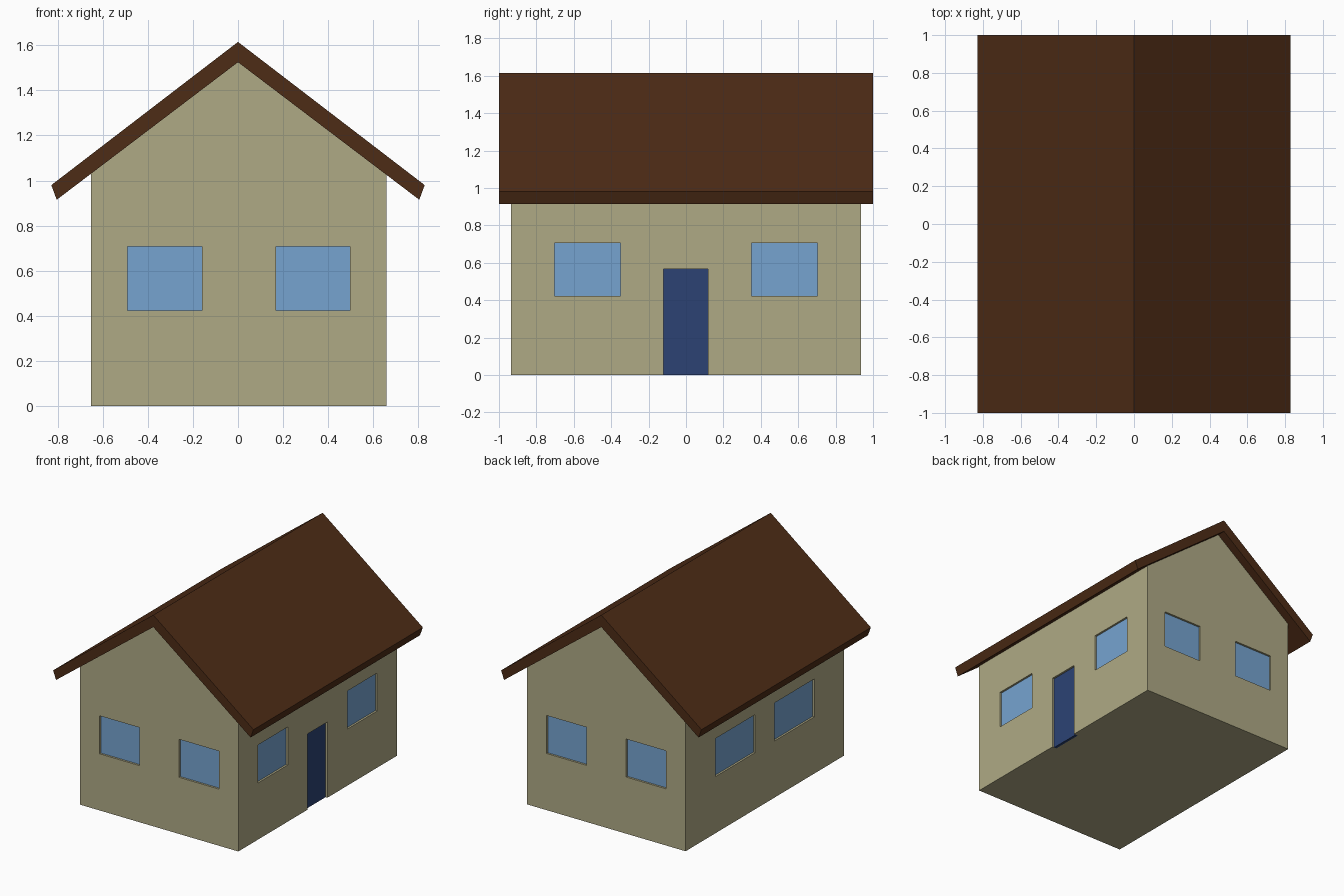
import bpy, bmesh
from mathutils import Vector

if "Cube" in bpy.data.objects:
    bpy.data.objects.remove(bpy.data.objects["Cube"])


def material(name, rgb):
    m = bpy.data.materials.new(name)
    m.diffuse_color = (*rgb, 1)
    m.use_nodes = True
    m.node_tree.nodes["Principled BSDF"].inputs["Base Color"].default_value = m.diffuse_color
    return m


WALL = material("wall_paint", (0.43, 0.40, 0.235))
ROOF = material("roof_brown", (0.075, 0.025, 0.008))
GLASS = material("window_blue", (0.18, 0.37, 0.63))
DOOR = material("door_blue", (0.025, 0.055, 0.175))


def finish(name, bm, mat):
    bmesh.ops.recalc_face_normals(bm, faces=bm.faces)
    me = bpy.data.meshes.new(name)
    bm.to_mesh(me)
    bm.free()
    ob = bpy.data.objects.new(name, me)
    bpy.context.collection.objects.link(ob)
    if mat:
        me.materials.append(mat)
    return ob


def extrude_profile(name, pts, half_depth, mat):
    """Extrude an x-z outline along y, centred on y = 0."""
    bm = bmesh.new()
    face = bm.faces.new([bm.verts.new((x, -half_depth, z)) for x, z in pts])
    ext = bmesh.ops.extrude_face_region(bm, geom=[face])
    verts = [v for v in ext["geom"] if isinstance(v, bmesh.types.BMVert)]
    bmesh.ops.translate(bm, verts=verts, vec=(0, 2 * half_depth, 0))
    return finish(name, bm, mat)


def box(name, lo, hi, mat):
    lo, hi = Vector(lo), Vector(hi)
    bm = bmesh.new()
    bmesh.ops.create_cube(bm, size=1)
    bmesh.ops.scale(bm, verts=bm.verts, vec=hi - lo)
    bmesh.ops.translate(bm, verts=bm.verts, vec=(lo + hi) / 2)
    return finish(name, bm, mat)


# House body: a solid gabled prism, its top tucked slightly into the roof
CX, HW, HY = 0.003, 0.655, 0.936
walls = extrude_profile("walls", [(CX - HW, 0), (CX + HW, 0), (CX + HW, 1.04),
                                  (0, 1.54), (CX - HW, 1.04)], HY, WALL)

# Roof: bent slab with slanted eave ends
extrude_profile("roof", [(0, 1.615), (0.828, 0.98), (0.804, 0.915), (0, 1.525),
                         (-0.804, 0.915), (-0.828, 0.98)], 1.0, ROOF)

RECESS, POCKET = 0.015, 0.035


def opening(name, side, a, b, z0, z1, mat):
    """Cut a pocket in a wall and set a recessed panel into it."""
    axis = 0 if side in ("left", "right") else 1
    sign = 1 if side in ("right", "back") else -1
    surf = (CX + sign * HW) if axis == 0 else sign * HY

    def span(d0, d1, bottom):
        u = sorted((surf - sign * d0, surf - sign * d1))
        if axis == 0:
            return (u[0], a, bottom), (u[1], b, z1)
        return (a, u[0], bottom), (b, u[1], z1)

    cutter = box(name + "_cutter", *span(-0.05, POCKET, z0 if z0 > 0 else -0.05), None)
    cutter.hide_render = True
    cutter.hide_set(True)
    cut = walls.modifiers.new(name, "BOOLEAN")
    cut.operation = "DIFFERENCE"
    cut.solver = "EXACT"
    cut.object = cutter
    box(name, *span(RECESS, POCKET, z0), mat)
    return cutter


# Windows: a mirrored pair on every wall (inner edge, outer edge, centre)
cutters = []
for side, inner, outer, mid in (("front", 0.164, 0.493, 0.004),
                                ("back", 0.164, 0.493, 0.004),
                                ("right", 0.351, 0.704, 0.0),
                                ("left", 0.115, 0.585, 0.0)):
    for i, (a, b) in enumerate(((-outer, -inner), (inner, outer)), 1):
        cutters.append(opening(f"{side}_window_{i}", side, mid + a, mid + b,
                               0.423, 0.707, GLASS))

# Door on the right wall
cutters.append(opening("door", "right", -0.12, 0.117, 0, 0.566, DOOR))

# Bake the cuts into the walls and drop the cutters
bpy.context.view_layer.update()
baked = bpy.data.meshes.new_from_object(
    walls.evaluated_get(bpy.context.evaluated_depsgraph_get()))
walls.modifiers.clear()
walls.data = baked
for c in cutters:
    bpy.data.objects.remove(c)
